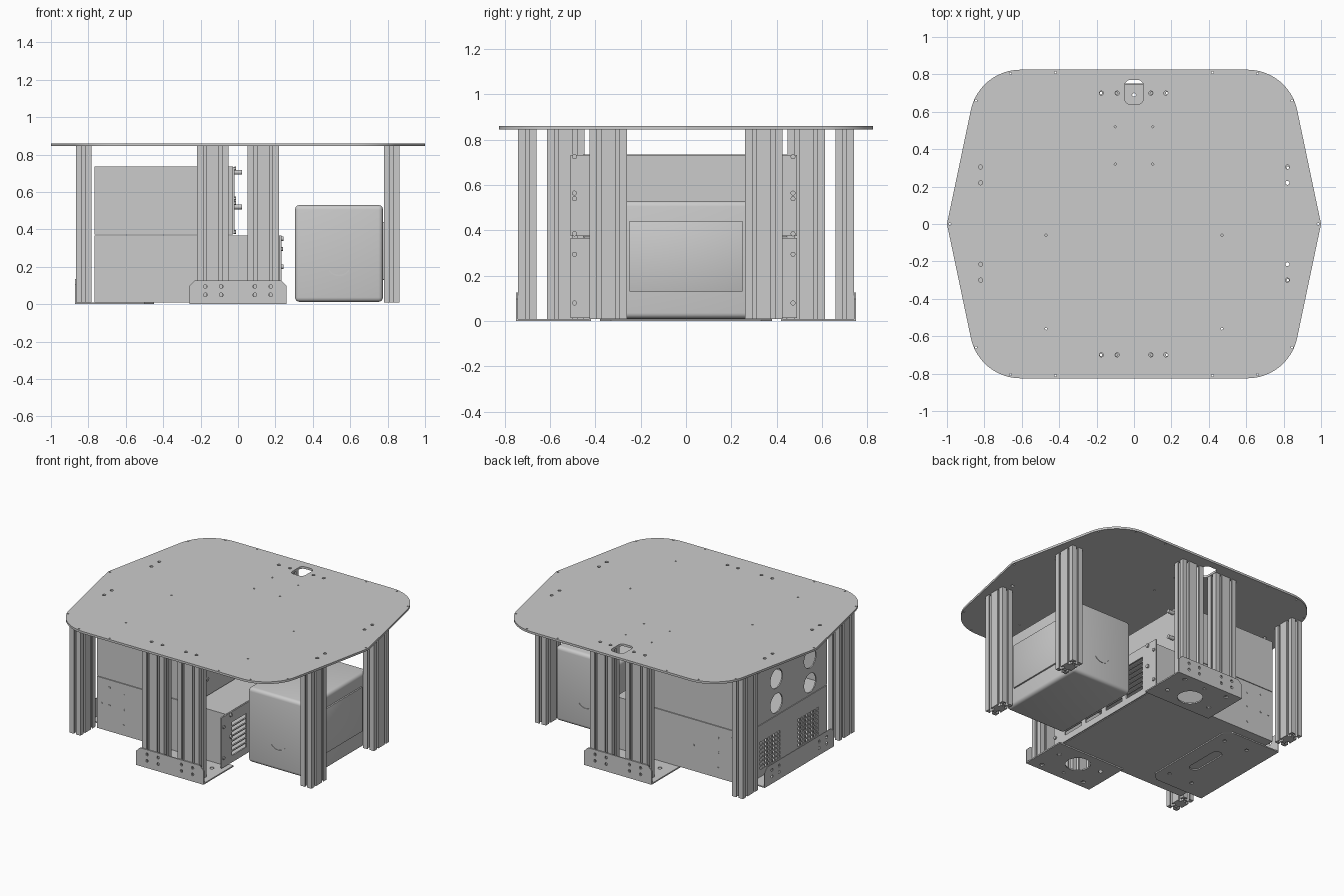
import bpy, bmesh, math
from mathutils import Matrix, Vector

if "Cube" in bpy.data.objects:
    bpy.data.objects.remove(bpy.data.objects["Cube"])

AXES = {'Z': Matrix(((1, 0, 0), (0, 1, 0), (0, 0, 1))),     # (u, v) -> (x, y)
        'X': Matrix(((0, 0, 1), (1, 0, 0), (0, 1, 0))),     # (u, v) -> (y, z)
        'Y': Matrix(((1, 0, 0), (0, 0, -1), (0, 1, 0)))}    # (u, v) -> (x, z)

def finish(name, mesh):
    mesh.shade_smooth()
    mesh.set_sharp_from_angle(angle=math.radians(30))
    ob = bpy.data.objects.new(name, mesh)
    bpy.context.collection.objects.link(ob)
    return ob

def plate(name, axis, lo, hi, outline, holes=()):
    """Flat sheet with cut-outs, extruded from lo to hi along an axis."""
    cu = bpy.data.curves.new(name, 'CURVE')
    cu.dimensions, cu.fill_mode, cu.extrude = '2D', 'BOTH', (hi - lo) / 2
    for pts in [outline, *holes]:
        sp = cu.splines.new('POLY')
        sp.points.add(len(pts) - 1)
        for p, (u, v) in zip(sp.points, pts):
            p.co = (u, v, 0, 1)
        sp.use_cyclic_u = True
    tmp = bpy.data.objects.new(name + "_tmp", cu)
    bpy.context.collection.objects.link(tmp)
    bpy.context.view_layer.update()
    mesh = bpy.data.meshes.new_from_object(tmp.evaluated_get(bpy.context.evaluated_depsgraph_get()))
    bpy.data.objects.remove(tmp)
    m = AXES[axis].to_4x4()
    mid = (lo + hi) / 2
    m.translation = Vector({'Z': (0, 0, mid), 'X': (mid, 0, 0), 'Y': (0, mid, 0)}[axis])
    mesh.transform(m)
    return finish(name, mesh)

def rect(u0, u1, v0, v1):
    return [(u0, v0), (u1, v0), (u1, v1), (u0, v1)]

def circle(u, v, r, n=12):
    return [(u + r * math.cos(2 * math.pi * i / n), v + r * math.sin(2 * math.pi * i / n)) for i in range(n)]

def rounded(pts, ts, n=8):
    """Replace each corner by an arc starting t away from it."""
    out = []
    for i, (p, t) in enumerate(zip(pts, ts)):
        p = Vector(p)
        if t == 0:
            out.append(tuple(p))
            continue
        a = (Vector(pts[i - 1]) - p).normalized()
        b = (Vector(pts[(i + 1) % len(pts)]) - p).normalized()
        w = math.sin(a.angle(b) / 2)
        for k in range(n + 1):
            s = k / n
            c0, c1, c2 = (1 - s) ** 2, 2 * s * (1 - s) * w, s * s
            out.append(tuple((c0 * (p + a * t) + c1 * p + c2 * (p + b * t)) / (c0 + c1 + c2)))
    return out

def grid_holes(u0, u1, v0, v1, nu, nv, fill=0.7):
    du, dv = (u1 - u0) / nu, (v1 - v0) / nv
    return [rect(u0 + i * du, u0 + (i + fill) * du, v0 + j * dv, v0 + (j + fill) * dv)
            for i in range(nu) for j in range(nv)]

def box(name, lo, hi, bevel=0, segs=4):
    bm = bmesh.new()
    bmesh.ops.create_cube(bm, size=1)
    for v in bm.verts:
        v.co = Vector([l + (c + .5) * (h - l) for c, l, h in zip(v.co, lo, hi)])
    if bevel:
        bmesh.ops.bevel(bm, geom=bm.edges[:], offset=bevel, segments=segs, profile=.5, affect='EDGES')
    mesh = bpy.data.meshes.new(name)
    bm.to_mesh(mesh)
    bm.free()
    return finish(name, mesh)

# Table top: six-sided with rounded corners, bolt holes and a cable cut-out
top = rounded([(1, 0), (.827, .825), (-.827, .825), (-1, 0), (-.827, -.825), (.827, -.825)],
              [.01, .22, .22, .01, .22, .22], 12)
holes = [rounded(rect(-.05, .05, .64, .77), [.03] * 4, 5)]
for s in (-1, 1):
    holes += [circle(x, s * .7, .011) for x in (-.175, -.09, .09, .17)]
    holes += [circle(s * .82, y, .011) for y in (-.3, -.215, .22, .305)]
    holes += [circle(s * x, y, .006, 8) for x, y in ((.1, .52), (.1, .32), (.47, -.06), (.47, -.56),
              (.42, .81), (.42, -.81), (.66, .805), (.66, -.805), (.845, .66), (.845, -.66), (.985, 0))]
plate("table_top", 'Z', .845, .86, top, holes)

# Slotted extrusion legs, two cells each
C = .083
SLOT = [(-.009, 0), (-.009, .01), (-.02, .01), (-.02, .016), (-.01, .026),
        (.01, .026), (.02, .016), (.02, .01), (.009, .01), (.009, 0)]

def leg(name, cx, cy, nx, ny):
    hx, hy = nx * C / 2, ny * C / 2
    pts = []
    for px, py, ux, uy, n in ((-hx, -hy, 1, 0, nx), (hx, -hy, 0, 1, ny), (hx, hy, -1, 0, nx), (-hx, hy, 0, -1, ny)):
        pts.append((cx + px, cy + py))
        for i in range(n):
            for s, d in SLOT:
                a = (i + .5) * C + s
                pts.append((cx + px + ux * a - uy * d, cy + py + uy * a + ux * d))
    bores = [circle(cx - hx + (i + .5) * C, cy - hy + (j + .5) * C, .007, 10) for i in range(nx) for j in range(ny)]
    plate(name, 'Z', .01, .845, pts, bores)

for s, side in ((-1, "front"), (1, "back")):
    leg(side + "_leg_left", -.135, s * .7, 2, 1)
    leg(side + "_leg_right", .135, s * .7, 2, 1)
    leg("left_leg_" + side, -.825, s * .53, 1, 2)
    leg("right_leg_" + side, .822, s * .343, 1, 2)

# Foot brackets: upright plate with chamfered corners and a floor plate
def upright(w, h):
    return [(-w, 0), (w, 0), (w, h - .03), (w - .03, h), (-w + .03, h), (-w, h - .03)]

bolt_x = (-.175, -.09, .09, .175)
for s, side in ((-1, "front"), (1, "back")):
    a, b = sorted((s * .742, s * .75))
    plate(side + "_bracket_upright", 'Y', a, b, upright(.26, .127),
          [circle(x, z, .01) for x in bolt_x for z in (.05, .095)])
    a, b = sorted((s * .42, s * .745))
    plate(side + "_bracket_floor", 'Z', 0, .009, rect(-.26, .26, a, b),
          [circle(0, s * .55, .08, 32), circle(0, s * .69, .01)]
          + [circle(x, s * y, .014) for x in (-.17, .17) for y in (.53, .7)])
plate("left_bracket_upright", 'X', -.872, -.867, upright(.38, .135),
      [circle(y, z, .01) for y in (-.3, -.22, .22, .3) for z in (.05, .095)])
plate("left_bracket_floor", 'Z', 0, .008,
      [(-.87, -.38), (-.5, -.38), (-.45, -.33), (-.45, .33), (-.5, .38), (-.87, .38)],
      [rounded(rect(-.625, -.555, -.14, .14), [.034] * 4, 6)]
      + [circle(x, y, .012) for x in (-.52, -.7) for y in (-.27, .27)])

# Rack units: sheet-metal shell, perforated rear panel, front panel with ears
Y0, Y1 = -.455, .445
def rack(name, x1, z0, z1, rear_holes, front_holes, ear_screws):
    w = .008
    plate(name + "_shell", 'X', -.76, x1 - .008, rect(Y0, Y1, z0, z1), [rect(Y0 + w, Y1 - w, z0 + w, z1 - w)])
    plate(name + "_rear_panel", 'X', -.766, -.758, rect(Y0, Y1, z0, z1), rear_holes)
    plate(name + "_front_panel", 'X', x1 - .01, x1, rect(-.51, .49, z0 + .004, z1 - .002), front_holes)
    for i, z in enumerate(ear_screws):
        for y, side in ((-.492, "front"), (.472, "back")):
            plate(f"{name}_ear_screw_{side}_{i}", 'X', x1, x1 + .008, circle(y, z, .011))

rack("upper_rack_unit", -.02, .372, .735,
     [circle(y, z, .066, 28) for y in (.1, -.27) for z in (.625, .455)],
     [], (.385, .54, .565, .725))
rack("lower_rack_unit", .232, .01, .368,
     grid_holes(.06, .29, .06, .26, 8, 7) + grid_holes(-.36, -.13, .06, .26, 8, 7),
     grid_holes(-.4, .4, .06, .3, 4, 7, .8), (.08, .295))

# Pull handles on the upper unit, thumb screws on the lower unit
for y in (-.36, .36):
    side = "front" if y < 0 else "back"
    for z in (.52, .705):
        plate(f"handle_post_{side}_{z}", 'X', -.02, .022, circle(y, z, .013, 16))
    for z in (.2, .35):
        plate(f"thumb_screw_{side}_{z}", 'X', .232, .242, circle(y * 1.15, z, .012, 16))

# Rivets along the lower unit's sides
for i, (x, z) in enumerate(((-.67, .315), (-.56, .29), (-.73, .19), (-.67, .19), (-.56, .19),
                            (-.37, .19), (-.56, .08), (.02, .19))):
    plate(f"rivet_front_{i}", 'Y', Y0 - .003, Y0, circle(x, z, .007, 8))
    plate(f"rivet_back_{i}", 'Y', Y1, Y1 + .003, circle(x, z, .007, 8))

# Rounded power cabinet on the right with side cover and arc-shaped grip
box("power_cabinet", (.305, -.33, .012), (.775, .33, .53), .024)
box("cabinet_side_cover", (.77, -.25, .13), (.785, .25, .44), .004, 2)
arc = [math.radians(205 + 13 * i) for i in range(11)]
for s, side in ((-1, "front"), (1, "back")):
    a, b = sorted((s * .328, s * .333))
    plate("cabinet_grip_" + side, 'Y', a, b,
          [(.54 + .06 * math.cos(t), .2 + .05 * math.sin(t)) for t in arc]
          + [(.54 + .055 * math.cos(t), .2 + .043 * math.sin(t)) for t in reversed(arc)])
